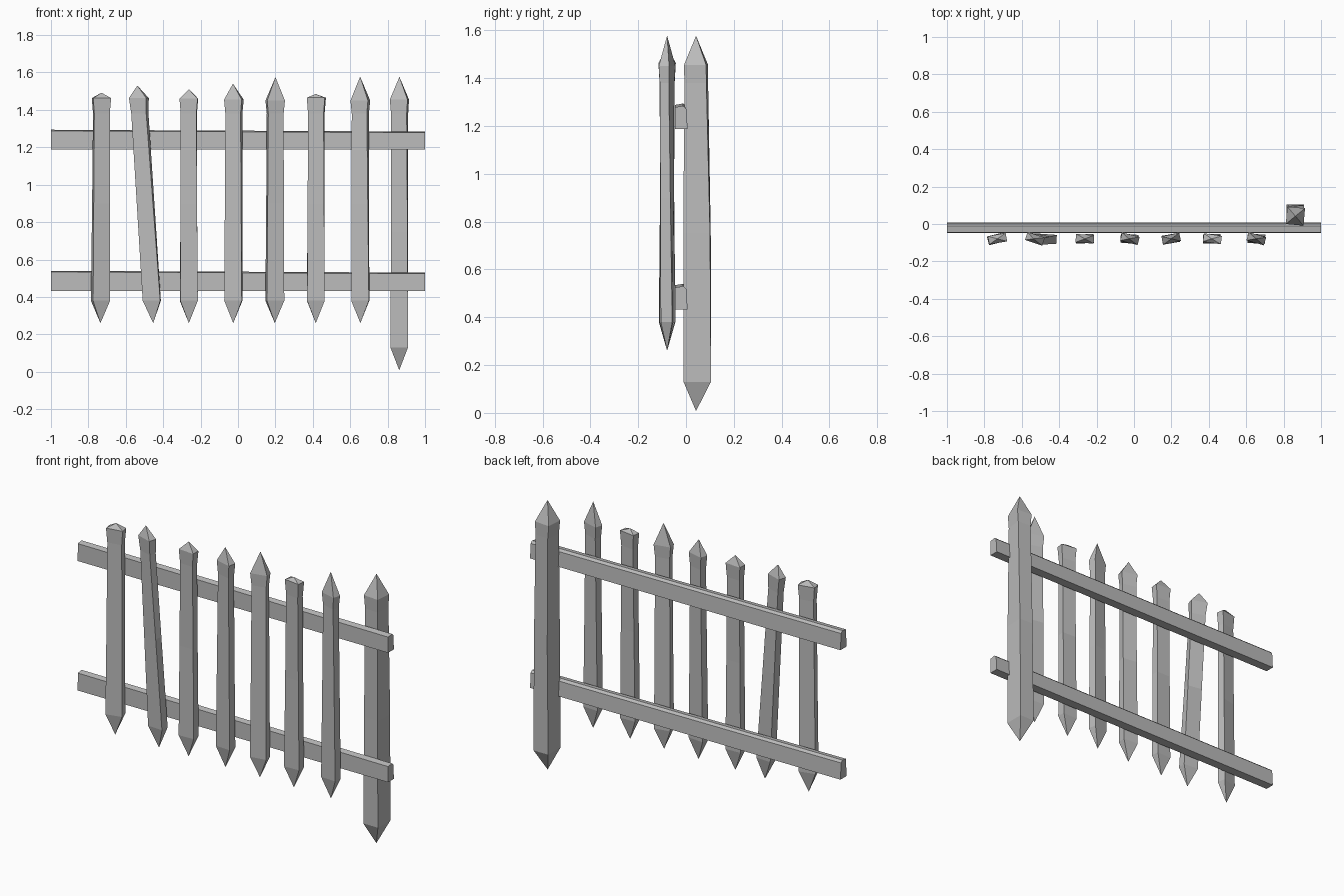
import bpy, bmesh, math

if "Cube" in bpy.data.objects:
    bpy.data.objects.remove(bpy.data.objects["Cube"])

wood = bpy.data.materials.new("grey_wood")
wood.diffuse_color = (0.5, 0.5, 0.5, 1)
wood.use_nodes = True
wood.node_tree.nodes["Principled BSDF"].inputs["Base Color"].default_value = wood.diffuse_color


def finish(name, bm):
    bmesh.ops.recalc_face_normals(bm, faces=bm.faces)
    mesh = bpy.data.meshes.new(name)
    bm.to_mesh(mesh)
    bm.free()
    mesh.materials.append(wood)
    bpy.context.collection.objects.link(bpy.data.objects.new(name, mesh))


def skin(bm, a, b):
    n = len(a)
    for i in range(n):
        bm.faces.new((a[i], a[(i + 1) % n], b[(i + 1) % n], b[i]))


def stake(name, bottom, rings, top):
    """Square timber pointed at both ends; rings are (x, y, z, width, depth, turn)."""
    bm = bmesh.new()
    loops = []
    for x, y, z, w, d, turn in rings:
        c, s = math.cos(math.radians(turn)), math.sin(math.radians(turn))
        loops.append([bm.verts.new((x + c * u * w / 2 - s * v * d / 2,
                                    y + s * u * w / 2 + c * v * d / 2, z))
                      for u, v in ((-1, -1), (1, -1), (1, 1), (-1, 1))])
    for a, b in zip(loops, loops[1:]):
        skin(bm, a, b)
    for loop, tip in ((loops[0], bottom), (loops[-1], top)):
        t = bm.verts.new(tip)
        for i in range(4):
            bm.faces.new((loop[i], loop[(i + 1) % 4], t))
    finish(name, bm)


# Pickets: bottom x, top x, tip x, shoulder z, tip z, bottom turn, top turn
pickets = [
    (-0.735, -0.73, -0.73, 1.463, 1.492, 14, 10),
    (-0.461, -0.53, -0.538, 1.463, 1.53, -4, -18),
    (-0.263, -0.263, -0.262, 1.46, 1.51, 3, -4),
    (-0.025, -0.022, -0.027, 1.455, 1.54, -4, -14),
    (0.197, 0.199, 0.20, 1.45, 1.575, 10, 12),
    (0.416, 0.419, 0.415, 1.465, 1.485, 2, -8),
    (0.654, 0.654, 0.653, 1.45, 1.578, -3, -16),
]
Y = -0.079
for n, (xb, xt, xp, zs, zp, tb, tt) in enumerate(pickets, 1):
    def at(z):
        return xb + (xt - xb) * (z - 0.38) / (zs - 0.38)
    stake(f"picket_{n}", (at(0.26), Y, 0.26),
          [(xb, Y, 0.38, 0.094, 0.048, tb),
           (at(0.9), Y, 0.9, 0.088, 0.042, (tb + tt) / 2),
           (at(1.38), Y, 1.38, 0.084, 0.039, tt),
           (xt, Y, zs, 0.097, 0.045, tt)],
          (xp, Y, zp))

# Ground post behind the rails
stake("post", (0.862, 0.042, 0.008),
      [(0.862, 0.047, 0.13, 0.094, 0.115, 0),
       (0.864, 0.046, 0.75, 0.088, 0.112, -2),
       (0.864, 0.043, 1.38, 0.084, 0.092, -5),
       (0.863, 0.042, 1.455, 0.095, 0.093, -5)],
      (0.863, 0.042, 1.577))

# Rails, slightly lower at the right end
for name, z0 in (("lower_rail", 0.433), ("upper_rail", 1.187)):
    bm = bmesh.new()
    ends = []
    for x, h in ((-1, 0.107), (1, 0.097)):
        ends.append([bm.verts.new((x, y, z0 + k)) for y, k in
                     ((-0.047, 0), (0.007, 0), (0.001, h - 0.012),
                      (-0.012, h), (-0.046, h - 0.006))])
    skin(bm, *ends)
    for e in ends:
        bm.faces.new(e)
    finish(name, bm)
